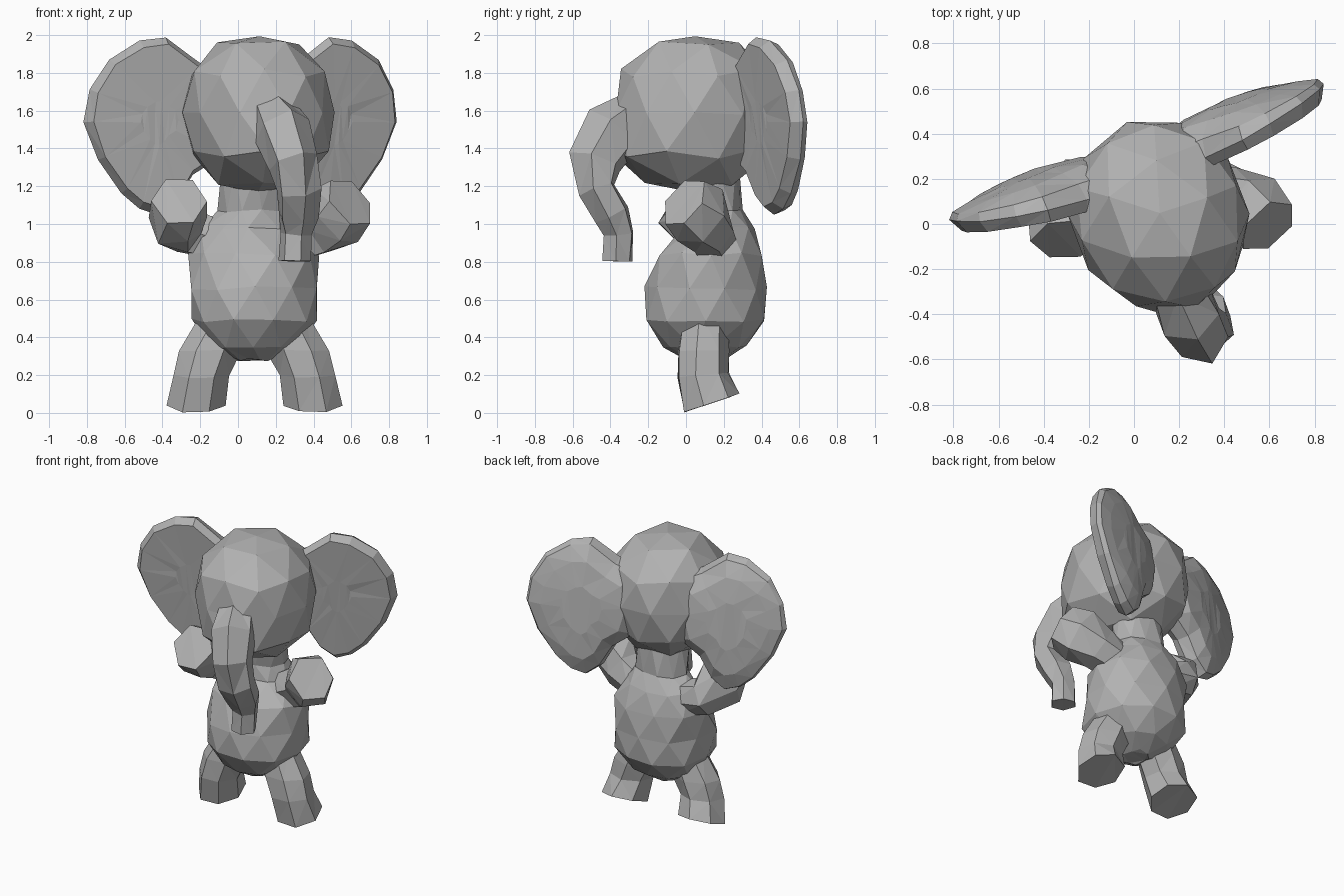
import bpy, bmesh, random
from math import sin, cos, pi, radians, hypot
from mathutils import Vector, Matrix

random.seed(4)
if "Cube" in bpy.data.objects:
    bpy.data.objects.remove(bpy.data.objects["Cube"])

grey = bpy.data.materials.new("elephant_grey")
grey.use_nodes = True
grey.diffuse_color = (0.45, 0.45, 0.45, 1)
grey.node_tree.nodes["Principled BSDF"].inputs["Base Color"].default_value = (0.45, 0.45, 0.45, 1)


def finish(name, bm, jitter=0.0):
    """Turn a bmesh into a flat-faceted object."""
    for v in bm.verts:
        v.co += Vector([random.uniform(-jitter, jitter) for _ in range(3)])
    bmesh.ops.triangulate(bm, faces=bm.faces)
    bmesh.ops.recalc_face_normals(bm, faces=bm.faces)
    mesh = bpy.data.meshes.new(name)
    bm.to_mesh(mesh)
    bm.free()
    mesh.materials.append(grey)
    obj = bpy.data.objects.new(name, mesh)
    bpy.context.collection.objects.link(obj)
    return obj


def loft(name, rings, jitter=0.0):
    """Skin a list of point rings and close both ends."""
    bm = bmesh.new()
    loops = [[bm.verts.new(p) for p in ring] for ring in rings]
    n = len(loops[0])
    for a, b in zip(loops, loops[1:]):
        for i in range(n):
            j = (i + 1) % n
            bm.faces.new((a[i], a[j], b[j], b[i]))
    bm.faces.new(loops[0])
    bm.faces.new(loops[-1])
    return finish(name, bm, jitter)


def level_ring(x, y, z, rx, ry, n, tilt=0, turn=0):
    """Horizontal ellipse; tilt raises its rear edge."""
    angles = [2 * pi * i / n + turn for i in range(n)]
    return [Vector((x + rx * cos(a), y + ry * sin(a), z + tilt * ry * sin(a))) for a in angles]


def tube(name, path, ref, n, jitter=0.0):
    """Tapered limb along (x, y, z, width, depth) points."""
    pts = [Vector(p[:3]) for p in path]
    rings = []
    for i, p in enumerate(path):
        t = (pts[min(i + 1, len(pts) - 1)] - pts[max(i - 1, 0)]).normalized()
        side = (Vector(ref) - t * t.dot(Vector(ref))).normalized()
        other = t.cross(side)
        angles = [2 * pi * (k + 0.5) / n for k in range(n)]
        rings.append([pts[i] + side * p[3] * cos(a) + other * p[4] * sin(a) for a in angles])
    return loft(name, rings, jitter)


# Barrel torso with narrow neck
torso = [(.08, .10, .28, .09, .10), (.08, .10, .35, .23, .22), (.085, .10, .49, .335, .335),
         (.09, .11, .66, .345, .325), (.09, .135, .84, .345, .28), (.06, .17, .98, .26, .19),
         (.08, .15, 1.07, .18, .15), (.09, .13, 1.28, .18, .15)]
loft("torso", [level_ring(*r, 10, turn=i % 2 * pi / 10) for i, r in enumerate(torso)], .01)

# Splayed legs, feet tipped toward the toes
leg = [(.14, .10, .54, .13, .12, 0), (.23, .09, .33, .17, .14, 0),
       (.28, .085, .20, .15, .14, .1), (.31, .13, .05, .16, .155, .32)]
for name, s in (("left_leg", 1), ("right_leg", -1)):
    loft(name, [level_ring(.085 + s * x, y, z, rx, ry, 7, tilt, pi / 2)
                for x, y, z, rx, ry, tilt in leg], .004)

# Raised arms with blunt fists
tube("left_arm", [(.25, .15, .89, .12, .12), (.41, .13, .965, .145, .13),
                  (.52, .07, 1.045, .185, .17), (.595, -.01, 1.115, .155, .145)], (0, 0, 1), 6, .006)
tube("right_arm", [(-.08, .18, .91, .11, .11), (-.25, .17, .95, .13, .13),
                   (-.32, .06, 1.03, .18, .16), (-.31, -.07, 1.12, .155, .145)], (0, 0, 1), 6, .006)

# Head, turned to its left: a squared-off ball with a fuller jaw at the front
yaw = Matrix.Translation((.11, .05, 0)) @ Matrix.Rotation(radians(20), 4, 'Z')
bm = bmesh.new()
bmesh.ops.create_icosphere(bm, subdivisions=2, radius=1)
for v in bm.verts:
    c = v.co
    c /= (hypot(c.x, c.y) ** 2.5 + abs(c.z) ** 2.5) ** .4
    if c.z < -.2:
        c.y *= 1.1 if c.y < 0 else 1
    v.co = yaw @ Vector((c.x * .395, c.y * (.45 if c.y < 0 else .42), 1.585 + c.z * .415))
finish("head", bm, .008)

# Ears: swept-back pads running into the back of the skull, mirrored in the head's own frame
outline = [(.28, 1.86), (.46, 1.99), (.60, 1.97), (.76, 1.87), (.855, 1.71), (.88, 1.54), (.80, 1.34),
           (.67, 1.16), (.57, 1.08), (.47, 1.05), (.37, 1.12), (.29, 1.26), (.14, 1.36), (.08, 1.58), (.14, 1.79)]
# Each layer: outline scale, depth behind the head's centre, sweep
layers = [(.25, .18, .15), (.92, .18, .15), (1.0, .235, .16),
          (.95, .29, .08), (.72, .335, .0), (.35, .355, -.02)]
for name, s in (("left_ear", 1), ("right_ear", -1)):
    rings = []
    for scale, back, sweep in layers:
        ring = []
        for u, z in outline:
            u2, z2 = .50 + (u - .50) * scale, 1.54 + (z - 1.54) * scale
            depth = back + sweep * (u2 - .54) + .1 * (1.54 - z2)
            ring.append(yaw @ Vector((s * u2, depth, z2)))
        rings.append(ring)
    loft(name, rings, .003)

# Trunk curling down from the brow
trunk = [(.17, -.25, 1.62, .12, .10), (.235, -.39, 1.49, .15, .17), (.295, -.48, 1.33, .13, .15),
         (.32, -.475, 1.18, .125, .105), (.32, -.395, 1.05, .115, .10), (.305, -.355, .95, .085, .085),
         (.30, -.36, .80, .085, .085)]
tube("trunk", trunk, (.94, .34, 0), 6, .006)
